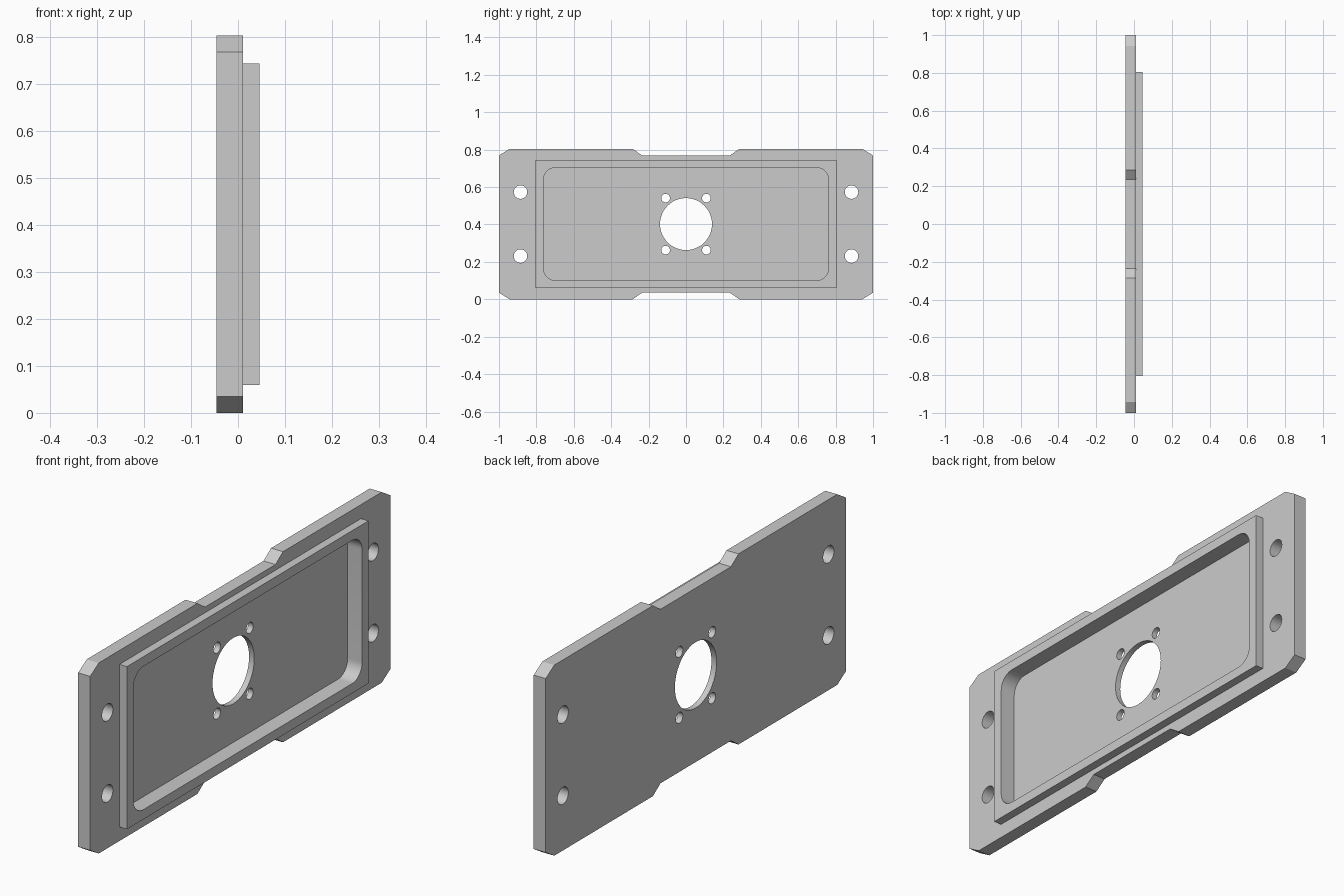
import bpy, bmesh
from math import cos, sin, pi, radians

cube = bpy.data.objects.get("Cube")
if cube:
    bpy.data.objects.remove(cube)

MID = 0.402                                   # centre height
BACK, FACE, RIM, FLOOR = -0.0455, 0.0105, 0.0455, -0.0215

grey = bpy.data.materials.new("plain grey")
grey.use_nodes = True
colour = (0.6, 0.6, 0.6, 1)
grey.diffuse_color = colour
grey.node_tree.nodes["Principled BSDF"].inputs["Base Color"].default_value = colour


def prism(name, outline, x0, x1):
    """Extrude a (y, z) outline, centred on the plate, from x0 to x1."""
    bm = bmesh.new()
    face = bm.faces.new([bm.verts.new((x0, y, z + MID)) for y, z in outline])
    new = bmesh.ops.extrude_face_region(bm, geom=[face])["geom"]
    verts = [v for v in new if isinstance(v, bmesh.types.BMVert)]
    bmesh.ops.translate(bm, verts=verts, vec=(x1 - x0, 0, 0))
    bmesh.ops.recalc_face_normals(bm, faces=bm.faces)
    mesh = bpy.data.meshes.new(name)
    bm.to_mesh(mesh)
    bm.free()
    mesh.materials.append(grey)
    obj = bpy.data.objects.new(name, mesh)
    bpy.context.collection.objects.link(obj)
    return obj


def circle(cy, cz, r, n=48):
    return [(cy + r * cos(2 * pi * i / n), cz + r * sin(2 * pi * i / n)) for i in range(n)]


def rounded_rect(hy, hz, r, steps=12):
    pts = []
    for k, (sy, sz) in enumerate([(1, 1), (-1, 1), (-1, -1), (1, -1)]):
        for i in range(steps + 1):
            a = (k + i / steps) * pi / 2
            pts.append((sy * (hy - r) + r * cos(a), sz * (hz - r) + r * sin(a)))
    return pts


def combine(target, tool, operation):
    """Bake a boolean into the target and drop the tool."""
    mod = target.modifiers.new("combine", 'BOOLEAN')
    mod.operation, mod.solver, mod.object = operation, 'EXACT', tool
    bpy.context.view_layer.update()
    graph = bpy.context.evaluated_depsgraph_get()
    mesh = bpy.data.meshes.new_from_object(target.evaluated_get(graph))
    target.modifiers.clear()
    target.data = mesh
    bpy.data.objects.remove(tool)


# Base plate with chamfered corners and a shallow notch top and bottom
quarter = [(1, 0.367), (0.943, MID), (0.285, MID), (0.235, 0.367)]
top = quarter + [(-y, z) for y, z in reversed(quarter)]
plate = prism("mounting_plate", top + [(-y, -z) for y, z in top], BACK, FACE)

# Raised rectangular rim
rim = prism("rim", [(0.805, 0.343), (-0.805, 0.343), (-0.805, -0.343), (0.805, -0.343)],
            FLOOR + 0.01, RIM)
combine(plate, rim, 'UNION')

# Rounded pocket
combine(plate, prism("pocket", rounded_rect(0.762, 0.302, 0.065), FLOOR, 0.1), 'DIFFERENCE')

# Centre bore, its four screw holes and the four end mounting holes
holes = [(0, 0, 0.139)]
for sy in (-1, 1):
    for sz in (-1, 1):
        holes += [(sy * 0.109, sz * 0.139, 0.023), (sy * 0.885, sz * 0.171, 0.036)]
for y, z, r in holes:
    combine(plate, prism("hole", circle(y, z, r), -0.1, 0.1), 'DIFFERENCE')

# Smooth walls on the round cuts, crisp edges elsewhere
bpy.ops.object.select_all(action='DESELECT')
plate.select_set(True)
bpy.context.view_layer.objects.active = plate
bpy.ops.object.shade_smooth_by_angle(angle=radians(25))
